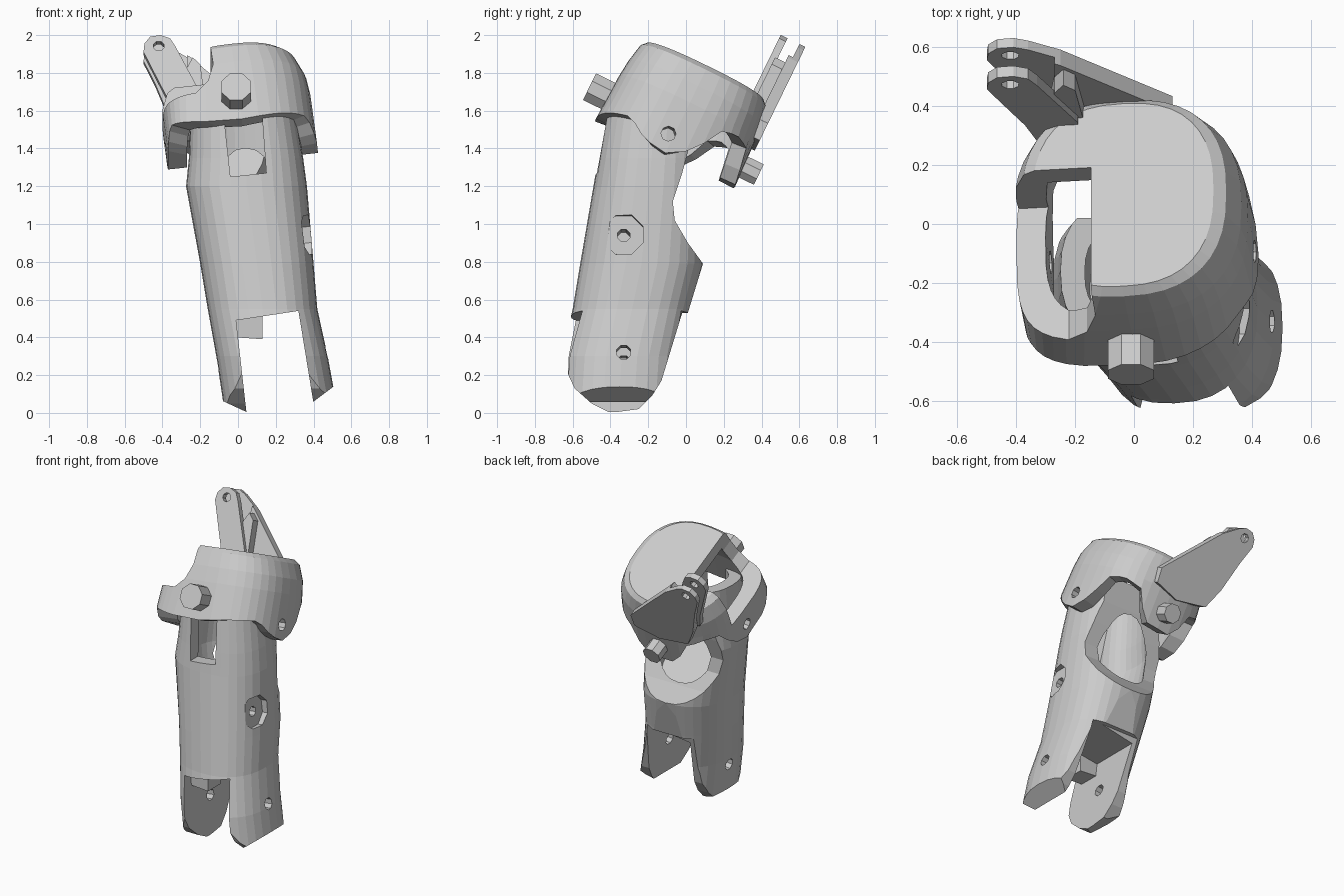
import bpy, bmesh, math
from mathutils import Matrix

if "Cube" in bpy.data.objects:
    bpy.data.objects.remove(bpy.data.objects["Cube"])

grey = bpy.data.materials.new("plain grey")
grey.use_nodes = True
grey.diffuse_color = (0.6, 0.6, 0.6, 1)
grey.node_tree.nodes["Principled BSDF"].inputs["Base Color"].default_value = (0.6, 0.6, 0.6, 1)

# Frames: the head leans forward, and the shell and cross holes also roll to one side
TILT = Matrix.Rotation(math.radians(-7), 4, 'Y')
LEAN = Matrix.Translation((0, 0, 1.6)) @ Matrix.Rotation(math.radians(-26), 4, 'X')
ROLL = LEAN @ Matrix.Translation((-0.01, 0, 0)) @ TILT
WORLD = Matrix()


def skin(name, rings, frame=WORLD):
    """Closed solid through equal-length rings of points."""
    bm = bmesh.new()
    loops = [[bm.verts.new(p) for p in ring] for ring in rings]
    n = len(loops[0])
    for a, b in zip(loops, loops[1:]):
        for i in range(n):
            j = (i + 1) % n
            bm.faces.new((a[i], a[j], b[j], b[i]))
    bm.faces.new(loops[0][::-1])
    bm.faces.new(loops[-1])
    bm.transform(frame)
    bmesh.ops.recalc_face_normals(bm, faces=bm.faces)
    mesh = bpy.data.meshes.new(name)
    bm.to_mesh(mesh)
    bm.free()
    mesh.materials.append(grey)
    obj = bpy.data.objects.new(name, mesh)
    bpy.context.collection.objects.link(obj)
    return obj


def prism(name, pts, axis, lo, hi, frame=WORLD):
    """Extrude a 2D outline along x or y."""
    put = (lambda t, a, b: (t, a, b)) if axis == 'X' else (lambda t, a, b: (a, t, b))
    return skin(name, [[put(t, a, b) for a, b in pts] for t in (lo, hi)], frame)


def ngon(a, b, r, n=8):
    return [(a + r * math.cos(math.tau * (i + .5) / n), b + r * math.sin(math.tau * (i + .5) / n))
            for i in range(n)]


def oval(x0, x1, y0, y1, height, n=32, power=2.4, front_left=2.4):
    """Rounded-square ring; height is a number or a function of angle."""
    ring = []
    for i in range(n):
        t = math.tau * i / n
        c, s = math.cos(t), math.sin(t)
        p = 2 / (front_left if c < 0 and s < 0 else power)
        x = (x0 + x1) / 2 + (x1 - x0) / 2 * math.copysign(abs(c) ** p, c)
        y = (y0 + y1) / 2 + (y1 - y0) / 2 * math.copysign(abs(s) ** p, s)
        ring.append((x, y, height(t) if callable(height) else height))
    return ring


def combine(obj, tool, operation='DIFFERENCE'):
    tool.hide_render = True
    mod = obj.modifiers.new("cut", 'BOOLEAN')
    mod.operation, mod.object, mod.solver = operation, tool, 'EXACT'
    bpy.context.view_layer.objects.active = obj
    bpy.ops.object.modifier_apply(modifier=mod.name)
    bpy.data.objects.remove(tool)


# Lower body: tapered tube, trimmed by a side outline with back scoop and round feet
levels = [(0, -.07, .53, -.68, -.04), (.3, -.115, .475, -.66, -.02), (.55, -.16, .42, -.6, .03),
          (.79, -.2, .4, -.56, .09), (1.2, -.275, .365, -.49, .1), (1.35, -.26, .345, -.465, .1),
          (1.62, -.25, .3, -.42, .1)]
body = skin("lower_body", [oval(x0, x1, y0, y1, z) for z, x0, x1, y0, y1 in levels])
outline = [(-.8, 1.7), (-.8, .5), (-.62, .36), (-.645, .25), (-.59, .13), (-.5, .05), (-.4, 0), (-.25, .02),
           (-.18, .09), (-.13, .17), (-.02, .53), (.01, .53), (.09, .79), (.01, .9), (-.06, 1.02),
           (-.07, 1.12), (-.02, 1.27), (.02, 1.42), (.02, 1.7)]
combine(body, prism("side_trim", outline, 'X', -1, 1), 'INTERSECT')
# Socket with a floor that climbs from the back rim to the front window
wall = .085
socket = [(lambda t: .97 - .2 * math.sin(t), -.235, .38, -.52, .08)] + levels[4:]
socket[-1] = (1.7,) + socket[-1][1:]
combine(body, skin("socket", [oval(x0 + wall, x1 - wall, y0 + wall, y1 - wall, z)
                              for z, x0, x1, y0, y1 in socket]))
combine(body, prism("leg_slot", [(.05, -.1), (.045, 0), (-.01, .49), (.32, .54), (.4, .05), (.42, -.1)],
                    'Y', -1, 1))
combine(body, prism("front_window", [(-.04, 1.25), (.15, 1.27), (.11, 1.8), (-.1, 1.8)], 'Y', -1, -.25))
foot_frame = Matrix.Translation((.46, -.33, .32)) @ TILT
combine(body, prism("foot_holes", ngon(0, 0, .04), 'X', -1, 1, foot_frame))
recess_frame = Matrix.Translation((.345, -.33, .94)) @ TILT
combine(body, prism("side_recess", ngon(0, 0, .112), 'X', 0, 1, recess_frame))
combine(body, prism("recess_hole", ngon(0, 0, .035), 'X', -.15, .1, recess_frame))
# Slanted undersides of the feet
combine(body, prism("foot_bevel", [(.38, .045), (.52, .15), (.7, .15), (.7, -.2), (.38, -.2)], 'Y', -1, 1))
combine(body, prism("foot_bevel", [(-.075, .06), (.055, 0), (.055, -.2), (-.4, -.2), (-.4, .06)], 'Y', -1, 1))

# Small stop block at the top of the leg slot
prism("stop_block", [(-.01, .4), (.13, .39), (.13, .54), (-.02, .54)], 'Y', -.52, -.38)

# Head shell: rim drops to four ears; angles run from the back round to the front
rim_steps = [(0, -.25), (14, -.25), (24, -.07), (45, -.04), (62, -.05), (77, -.22), (90, -.3),
             (104, -.28), (122, -.2), (150, -.22), (180, -.25)]


def rim(t):
    a = abs((math.degrees(t) - 90 + 180) % 360 - 180)
    for (a0, h0), (a1, h1) in zip(rim_steps, rim_steps[1:]):
        if a <= a1:
            return h0 + (h1 - h0) * (a - a0) / (a1 - a0)
    return rim_steps[-1][1]


# Each row: height, half width, half depth, squareness of the front left corner
shell = [(.227, .31, .345, 2.5), (.2, .35, .37, 2.5), (.1, .39, .39, 3), (0, .4, .4, 4), (rim, .4, .41, 5),
         (rim, .3, .32, 4), (0, .3, .315, 3.5), (.13, .28, .3, 2.5)]
head = skin("head_shell", [oval(-rx, rx, -ry, ry, h, 40, 2.5, corner) for h, rx, ry, corner in shell], ROLL)
# Open upper corner, leaving a band round the side
corner = [(-.7, -.06), (-.22, -.06), (-.15, .0), (-.11, .1), (-.11, .5), (-.7, .5)]
combine(head, prism("corner_cut", corner, 'Y', -.6, .11, ROLL))
combine(head, prism("ear_holes", ngon(-.03, -.2, .04), 'X', -1, 1, ROLL))

# Pivot bolts, front and back
prism("front_bolt", ngon(-.01, -.11, .085), 'Y', -.515, -.34, LEAN)
prism("back_bolt", ngon(0, -.135, .065), 'Y', .34, .495, LEAN)

# Lever arm: two lugs with a web between them
tip = [(-.44, .35), (-.5, .48), (-.495, .53), (-.465, .57), (-.41, .58), (-.36, .56)]
front_lug = prism("front_lug", tip + [(-.33, .51), (-.19, .22), (-.19, .08), (-.33, .08), (-.37, .2)],
                  'Y', .275, .315, LEAN)
back_lug = prism("back_lug", tip + [(-.25, .49), (.13, .13), (.13, .03), (-.05, -.03), (-.28, 0), (-.36, .14)],
                 'Y', .36, .42, LEAN)
combine(back_lug, prism("lug_step", [(-.7, .7), (-.27, .7), (-.27, .2), (-.7, .2)], 'Y', .3, .385, LEAN))
for lug in (front_lug, back_lug):
    combine(lug, prism("lug_hole", ngon(-.42, .515, .03), 'Y', .2, .5, LEAN))
prism("lug_web", [(-.27, .4), (-.24, .46), (-.2, .42), (-.16, .1), (-.3, .1)], 'Y', .3, .37, LEAN)
